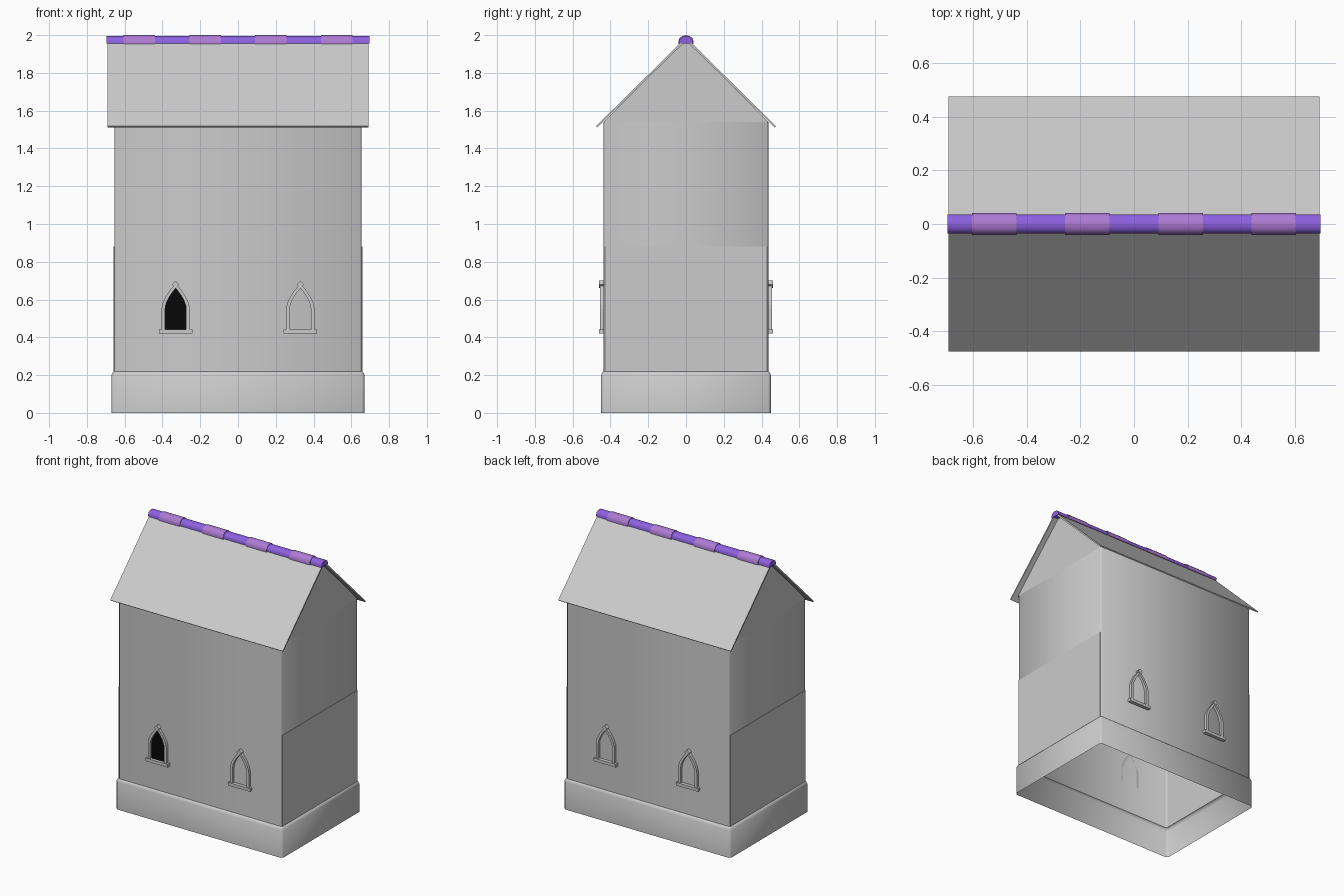
import bpy, bmesh, math
from mathutils import Matrix

cube = bpy.data.objects.get("Cube")
if cube:
    bpy.data.objects.remove(cube, do_unlink=True)


def material(name, rgb):
    m = bpy.data.materials.new(name)
    m.use_nodes = True
    m.diffuse_color = (*rgb, 1)
    m.node_tree.nodes["Principled BSDF"].inputs["Base Color"].default_value = (*rgb, 1)
    return m


STONE = material("pale grey", (0.6, 0.6, 0.6))
VIOLET = material("violet", (0.27, 0.12, 0.76))
LILAC = material("lilac", (0.42, 0.2, 0.66))
BLACK = material("black", (0.002, 0.002, 0.002))


def finish(bm, name, mat, smooth=None):
    bmesh.ops.recalc_face_normals(bm, faces=bm.faces)
    mesh = bpy.data.meshes.new(name)
    bm.to_mesh(mesh)
    bm.free()
    mesh.materials.append(mat)
    ob = bpy.data.objects.new(name, mesh)
    bpy.context.collection.objects.link(ob)
    if smooth:
        bpy.ops.object.select_all(action='DESELECT')
        ob.select_set(True)
        bpy.context.view_layer.objects.active = ob
        bpy.ops.object.shade_smooth_by_angle(angle=math.radians(smooth))
    return ob


def box(name, centre, size, mat, turn=0):
    bm = bmesh.new()
    bmesh.ops.create_cube(bm, size=1, matrix=Matrix.Translation(centre)
                          @ Matrix.Rotation(turn, 4, 'Y') @ Matrix.Diagonal((*size, 1)))
    return finish(bm, name, mat)


def prism_x(name, profile, x0, x1, mat, smooth=None):
    """Extrude a closed (y, z) profile along x."""
    bm = bmesh.new()
    face = bm.faces.new([bm.verts.new((x0, y, z)) for y, z in profile])
    ext = bmesh.ops.extrude_face_region(bm, geom=[face], use_keep_orig=True)
    moved = [v for v in ext["geom"] if isinstance(v, bmesh.types.BMVert)]
    bmesh.ops.translate(bm, verts=moved, vec=(x1 - x0, 0, 0))
    return finish(bm, name, mat, smooth)


def ring_shell(name, levels, mat):
    """Open shell of chamfered rectangles; each level is (half x, half y, chamfer, z)."""
    bm = bmesh.new()
    rings = []
    for hx, hy, c, z in levels:
        pts = [(hx, hy - c), (hx - c, hy), (c - hx, hy), (-hx, hy - c),
               (-hx, c - hy), (c - hx, -hy), (hx - c, -hy), (hx, c - hy)]
        rings.append([bm.verts.new((x, y, z)) for x, y in pts])
    for low, high in zip(rings, rings[1:]):
        for i in range(8):
            j = (i + 1) % 8
            bm.faces.new((low[i], low[j], high[j], high[i]))
    return finish(bm, name, mat, 50)


# Hollow plinth and walls, open underneath
WX, WY, EAVE = 0.655, 0.436, 1.54
ring_shell("plinth", [(0.67, 0.449, 0.014, 0), (0.67, 0.449, 0.014, 0.2),
                      (0.663, 0.443, 0.012, 0.215), (WX, WY, 0.01, 0.22)], STONE)
ring_shell("walls", [(WX, WY, 0.01, 0.22), (WX, WY, 0.01, EAVE)], STONE)

# Gable triangles and the slightly raised lower panels on both ends
for side, label in ((1, "left"), (-1, "right")):
    x = side * WX
    prism_x(label + "_gable", [(-WY, EAVE), (WY, EAVE), (0, EAVE + WY)],
            x - side * 0.004, x, STONE)
    box(label + "_lower_panel", (x, 0, 0.55), (0.006, 2 * WY - 0.016, 0.66), STONE)

# Thin pitched roof
RY, RZ, PEAK, T = 0.476, 1.518, 1.987, 0.012
prism_x("roof", [(-RY, RZ), (0, PEAK), (RY, RZ), (RY - T / 2, RZ - T / 2),
                 (0, PEAK - T * 1.4), (T / 2 - RY, RZ - T / 2)], -0.692, 0.692, STONE)


# Ridge tiles: a long half-round cap with four wider sleeves
def half_round(r, base, top, steps=6):
    arc = [(r * math.cos(math.pi * i / steps),
            base + 0.012 + (top - base - 0.012) * math.sin(math.pi * i / steps))
           for i in range(steps + 1)]
    return [(r, base)] + arc + [(-r, base)]


prism_x("ridge_cap", half_round(0.036, 1.955, 1.995), -0.696, 0.696, VIOLET, 40)
for i in range(4):
    x = -0.522 + i * 0.348
    prism_x(f"ridge_sleeve_{i + 1}", half_round(0.041, 1.952, 2.0),
            x - 0.083, x + 0.083, LILAC, 40)


# Pointed windows
def arch(w, bottom, spring, peak, steps=6):
    half = [(w * (1 - (i / steps) ** 1.7), spring + (peak - spring) * i / steps)
            for i in range(steps + 1)]
    return [(w, bottom)] + half + [(-x, z) for x, z in half[-2::-1]] + [(-w, bottom)]


OUTER = arch(0.075, 0.435, 0.55, 0.685)
INNER = arch(0.056, 0.435, 0.55, 0.66)


def extrude_y(bm, faces, depth):
    ext = bmesh.ops.extrude_face_region(bm, geom=faces, use_keep_orig=True)
    moved = [v for v in ext["geom"] if isinstance(v, bmesh.types.BMVert)]
    bmesh.ops.translate(bm, verts=moved, vec=(0, depth, 0))


def window(label, cx, side):
    y = side * WY
    bm = bmesh.new()
    out, inn = [[bm.verts.new((cx + x, y, z)) for x, z in line] for line in (OUTER, INNER)]
    strip = [bm.faces.new((out[i], out[i + 1], inn[i + 1], inn[i]))
             for i in range(len(out) - 1)]
    extrude_y(bm, strip, side * 0.019)
    finish(bm, label + "_frame", STONE)
    mid = y + side * 0.0125
    box(label + "_sill", (cx, mid, 0.43), (0.176, 0.025, 0.022), STONE)
    box(label + "_keystone", (cx, mid, 0.68), (0.028, 0.025, 0.028), STONE, math.pi / 4)


for side, face in ((-1, "front"), (1, "back")):
    for cx, hand in ((0.33, "left"), (-0.33, "right")):
        window(f"{face}_{hand}_window", cx, side)

# Dark pane in one front window
bm = bmesh.new()
pane = bm.faces.new([bm.verts.new((x - 0.33, -WY - 0.001, z)) for x, z in INNER])
extrude_y(bm, [pane], -0.003)
finish(bm, "dark_window_pane", BLACK)
